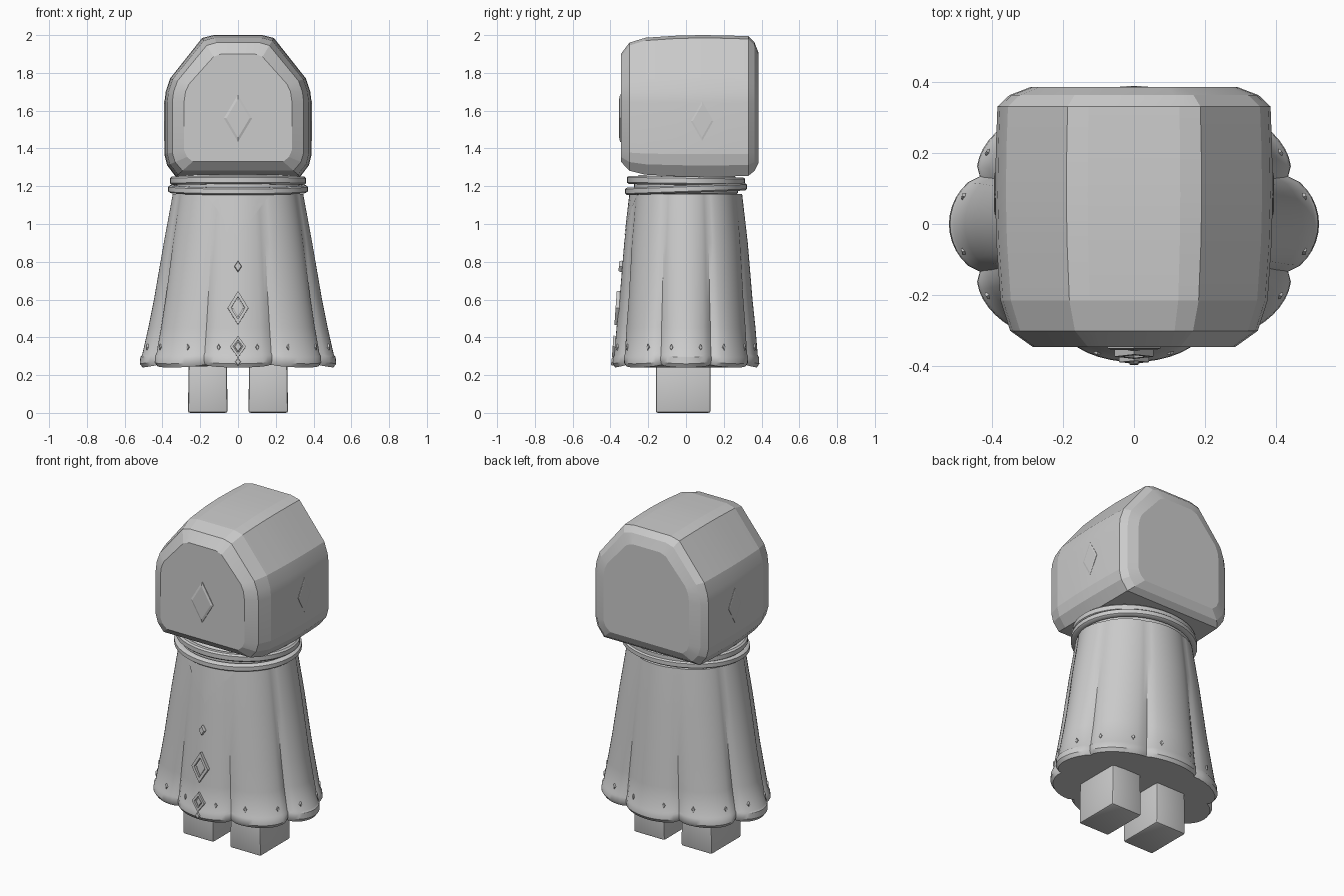
import bpy, bmesh, math
from mathutils import Matrix, Vector

if "Cube" in bpy.data.objects:
    bpy.data.objects.remove(bpy.data.objects["Cube"])

GREY = bpy.data.materials.new("plain_grey")
GREY.diffuse_color = (0.6, 0.6, 0.6, 1)
GREY.use_nodes = True
GREY.node_tree.nodes["Principled BSDF"].inputs["Base Color"].default_value = GREY.diffuse_color


def finish(name, bm, smooth=None):
    bmesh.ops.recalc_face_normals(bm, faces=bm.faces)
    me = bpy.data.meshes.new(name)
    bm.to_mesh(me)
    bm.free()
    me.materials.append(GREY)
    ob = bpy.data.objects.new(name, me)
    bpy.context.collection.objects.link(ob)
    if smooth:
        bpy.ops.object.select_all(action='DESELECT')
        ob.select_set(True)
        bpy.context.view_layer.objects.active = ob
        bpy.ops.object.shade_smooth_by_angle(angle=math.radians(smooth))
    return ob


def loft(name, rings, smooth=None, closed=False):
    """Skin a list of point rings, capping the ends unless it closes on itself."""
    bm = bmesh.new()
    vs = [[bm.verts.new(p) for p in r] for r in rings]
    n = len(vs[0])
    pairs = list(zip(vs, vs[1:])) + ([(vs[-1], vs[0])] if closed else [])
    for a, b in pairs:
        for i in range(n):
            j = (i + 1) % n
            bm.faces.new((a[i], a[j], b[j], b[i]))
    if not closed:
        bm.faces.new(vs[0])
        bm.faces.new(vs[-1])
    return finish(name, bm, smooth)


# Head: octagonal outline lofted from front to back with softened ends
OUTER = [(.13, 2.0), (.19, 1.985), (.36, 1.77), (.383, 1.70), (.39, 1.64),
         (.39, 1.37), (.375, 1.31), (.33, 1.25)]
INNER = [(.09, 1.90), (.13, 1.885), (.26, 1.74), (.278, 1.70), (.285, 1.65),
         (.285, 1.39), (.27, 1.355), (.24, 1.33)]


def head_ring(y, t):
    half = [(a + (c - a) * t, b + (d - b) * t) for (a, b), (c, d) in zip(OUTER, INNER)]
    return [(x, y, z) for x, z in half] + [(-x, y, z) for x, z in reversed(half)]


loft("head", [head_ring(y, t) for y, t in
     [(-.345, 1), (-.30, .4), (-.215, .14), (-.05, .03), (.08, 0), (.22, .02),
      (.33, .06), (.362, .38), (.385, .95)]], smooth=12)

# Gown: eight scalloped folds that deepen toward the hem
PROFILE = [(.24, .505, .375), (.26, .52, .388), (.295, .517, .386), (.305, .508, .380),
           (.45, .475, .368), (.6, .445, .352), (.9, .393, .327), (1.16, .345, .297)]


def radii(z):
    for (z0, a0, b0), (z1, a1, b1) in zip(PROFILE, PROFILE[1:]):
        if z <= z1:
            f = (z - z0) / (z1 - z0)
            return a0 + (a1 - a0) * f, b0 + (b1 - b0) * f
    return PROFILE[-1][1:]


def gown_point(ang, z, out=0.0):
    rx, ry = radii(z)
    down = (1.16 - z) / .92
    lobe = 1 - abs(math.cos(4 * ang)) ** .6
    r = 1 - (.025 + .075 * down) * lobe
    lift = .015 * lobe * max(0, 1 - (z - .24) / .4)
    return Vector(((rx * r + out) * math.cos(ang), (ry * r + out) * math.sin(ang), z + lift))


SEG = 96
loft("gown", [[gown_point(2 * math.pi * i / SEG, p[0]) for i in range(SEG)]
              for p in PROFILE], smooth=35)


# Collar: two tilted oval bands
def band(name, rx, ry, z, tilt, h, w):
    sec = [(-w, -h), (0, -h), (w * .5, -h * .6), (w * .5, h * .6), (0, h), (-w, h)]
    rings = []
    for i in range(48):
        a = 2 * math.pi * i / 48
        c, s = math.cos(a), math.sin(a)
        rings.append([((rx + o) * c, (ry + o) * s, z + tilt * s + k) for o, k in sec])
    loft(name, rings, smooth=40, closed=True)


band("lower_collar", .36, .312, 1.185, .012, .02, .02)
band("upper_collar", .35, .303, 1.229, -.004, .022, .02)
band("neck", .30, .25, 1.2, 0, .06, .05)


# Diamond plates and frames: local face in XZ, pointing to -Y
def diamond(name, place, hw, hh, depth, hole=0.0):
    def ring(s, y):
        return [place @ Vector(p) for p in
                ((hw * s, y, 0), (0, y, hh * s), (-hw * s, y, 0), (0, y, -hh * s))]
    if hole:
        loft(name, [ring(1, .012), ring(1, -depth), ring(hole, -depth), ring(hole, .012)],
             closed=True)
    else:
        loft(name, [ring(1, .012), ring(1, -depth * .5), ring(.82, -depth)])


diamond("forehead_gem", Matrix.Translation((0, -.345, 1.56)), .075, .125, .009)
for side in (1, -1):
    diamond("side_gem", Matrix.Translation((side * .389, .085, 1.545)) @
            Matrix.Rotation(side * math.pi / 2, 4, 'Z'), .06, .105, .004)


def front_place(z):
    return Matrix.Translation((0, -radii(z)[1], z)) @ Matrix.Rotation(math.radians(-4), 4, 'X')


diamond("chest_gem", front_place(.775), .02, .03, .018)
diamond("large_frame", front_place(.555), .055, .09, .016, .66)
diamond("large_frame_gem", front_place(.555), .03, .052, .006)
diamond("small_frame", front_place(.35), .042, .058, .012, .62)
diamond("small_frame_gem", front_place(.35), .02, .03, .006)
diamond("hem_gem", front_place(.27), .015, .02, .008)

# Hem studs: a pair on each fold
for k in range(8):
    for off in (-.21, .21):
        a = k * math.pi / 4 + off
        diamond("hem_stud", Matrix.Translation(gown_point(a, .345)) @
                Matrix.Rotation(a + math.pi / 2, 4, 'Z'), .01, .016, .006)

# Neckline: thin pointed panel following the front of the gown
bm = bmesh.new()
rows = []
for r in range(7):
    z = .932 + (1.16 - .932) * r / 6
    half = max(.001, .175 * r / 6)
    row = []
    for c in range(9):
        ang = -math.pi / 2 + math.asin((half * (c / 4 - 1)) / radii(z)[0])
        row.append(bm.verts.new(gown_point(ang, z, .003)))
    rows.append(row)
for a, b in zip(rows, rows[1:]):
    for i in range(8):
        bm.faces.new((a[i], a[i + 1], b[i + 1], b[i]))
finish("neckline_panel", bm, 40)

# Legs: softened blocks
for side in (1, -1):
    bm = bmesh.new()
    bmesh.ops.create_cube(bm, size=1, matrix=Matrix.Translation((side * .16, -.015, .14)) @
                          Matrix.Diagonal((.21, .29, .28, 1)))
    for v in bm.verts:
        if v.co.z > .2:
            v.co.x = side * .16 + (v.co.x - side * .16) * .96
    bmesh.ops.bevel(bm, geom=bm.edges[:], offset=.012, segments=2, profile=.5, affect='EDGES')
    finish("leg", bm, 30)
